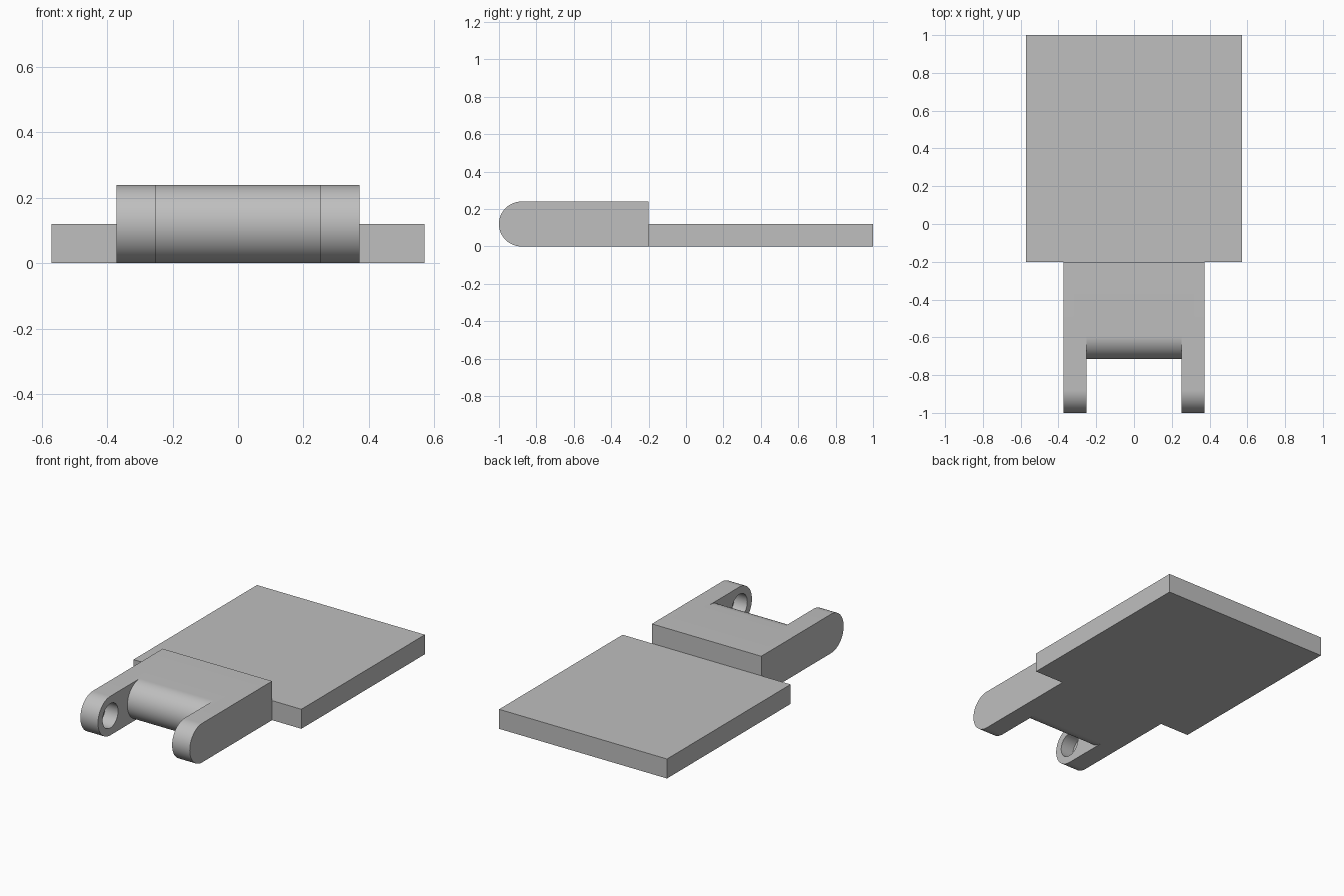
import bpy, bmesh
from math import sin, cos, pi, radians

cube = bpy.data.objects.get("Cube")
if cube:
    bpy.data.objects.remove(cube, do_unlink=True)

GREY = (0.52, 0.52, 0.52, 1)
grey = bpy.data.materials.new("plain grey")
grey.use_nodes = True
grey.diffuse_color = GREY
grey.node_tree.nodes["Principled BSDF"].inputs["Base Color"].default_value = GREY

RADIUS = 0.12       # half the hinge thickness
ARM_Y = -0.88       # centre of the arm ends
WEB_Y = -0.595      # centre of the rounded web edge
BACK_Y = -0.2       # joint between hinge block and plate


def arc(cy, radius, start, end, steps):
    """Points (y, z) of an arc around the hinge height."""
    angles = [start + (end - start) * i / steps for i in range(steps + 1)]
    return [(cy + radius * cos(a), RADIUS + radius * sin(a)) for a in angles]


def extrude_x(name, profile, half_width):
    """Symmetric prism along x from a (y, z) profile."""
    bm = bmesh.new()
    face = bm.faces.new([bm.verts.new((-half_width, y, z)) for y, z in profile])
    new = bmesh.ops.extrude_face_region(bm, geom=[face])["geom"]
    verts = [v for v in new if isinstance(v, bmesh.types.BMVert)]
    bmesh.ops.translate(bm, verts=verts, vec=(2 * half_width, 0, 0))
    bmesh.ops.recalc_face_normals(bm, faces=bm.faces)
    mesh = bpy.data.meshes.new(name)
    bm.to_mesh(mesh)
    bm.free()
    mesh.materials.append(grey)
    obj = bpy.data.objects.new(name, mesh)
    bpy.context.collection.objects.link(obj)
    return obj


def select(obj):
    bpy.ops.object.select_all(action="DESELECT")
    obj.select_set(True)
    bpy.context.view_layer.objects.active = obj


def cut(target, cutter):
    cutter.hide_render = True
    mod = target.modifiers.new("cut", "BOOLEAN")
    mod.operation = "DIFFERENCE"
    mod.solver = "EXACT"
    mod.object = cutter
    select(target)
    bpy.ops.object.modifier_apply(modifier=mod.name)
    bpy.data.objects.remove(cutter, do_unlink=True)


# Flat rear plate
extrude_x("plate", [(BACK_Y, 0), (1, 0), (1, RADIUS), (BACK_Y, RADIUS)], 0.571)

# Hinge block with a rounded front edge
rounded = arc(ARM_Y, RADIUS, pi / 2, 3 * pi / 2, 32)
hinge = extrude_x("hinge_block", rounded + [(BACK_Y, 0), (BACK_Y, 2 * RADIUS)], 0.372)

# Gap between the arms, leaving a rounded web behind it
gap = [(-1.2, -0.1), (-1.2, 0.4), (WEB_Y, 0.4)]
gap += arc(WEB_Y, RADIUS, pi / 2, 3 * pi / 2, 32) + [(WEB_Y, -0.1)]
cut(hinge, extrude_x("gap_cutter", gap, 0.252))

# Blind pin sockets in the inner faces of both arms
cut(hinge, extrude_x("socket_cutter", arc(ARM_Y, 0.075, 0, 2 * pi, 40)[:-1], 0.34))

select(hinge)
bpy.ops.object.shade_smooth_by_angle(angle=radians(30))
